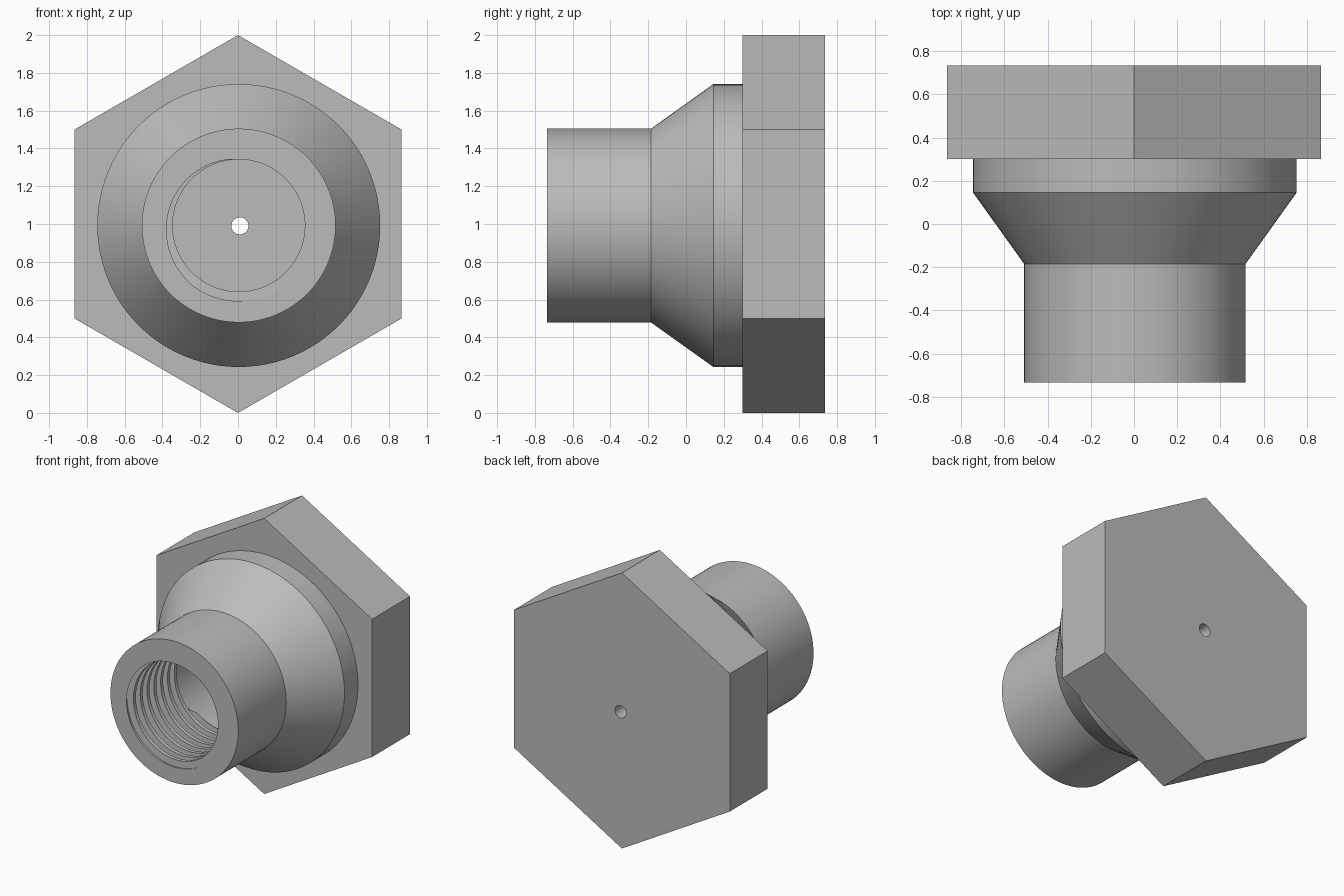
import bpy, bmesh, math

if "Cube" in bpy.data.objects:
    bpy.data.objects.remove(bpy.data.objects["Cube"])

grey = bpy.data.materials.new("machined grey")
grey.diffuse_color = (0.5, 0.5, 0.5, 1)
grey.use_nodes = True
grey.node_tree.nodes["Principled BSDF"].inputs["Base Color"].default_value = grey.diffuse_color

N = 96                                   # sides of the turned parts
CX, CZ = 0.004, 0.992                    # turning axis (runs along y)
Y_FRONT, Y_THREAD_END, Y_HEX, Y_BACK = -0.735, -0.17, 0.30, 0.735
PITCH = 0.078
THREAD = [(0.0, 0.35), (0.36, 0.35), (0.75, 0.40), (0.97, 0.40), (1.0, 0.35)]


def finish(bm, name, smooth_angle):
    bmesh.ops.remove_doubles(bm, verts=bm.verts, dist=1e-5)
    bmesh.ops.recalc_face_normals(bm, faces=bm.faces)
    me = bpy.data.meshes.new(name)
    bm.to_mesh(me)
    bm.free()
    ob = bpy.data.objects.new(name, me)
    bpy.context.collection.objects.link(ob)
    me.materials.append(grey)
    bpy.ops.object.select_all(action='DESELECT')
    ob.select_set(True)
    bpy.context.view_layer.objects.active = ob
    bpy.ops.object.shade_smooth_by_angle(angle=math.radians(smooth_angle))
    return ob


def thread_radius(phase):
    phase %= 1.0
    for (a, ra), (b, rb) in zip(THREAD, THREAD[1:]):
        if phase <= b:
            return ra + (rb - ra) * (phase - a) / (b - a)


def thread_column(angle):
    """(radius, y) points of the helical thread at one angle, front to back."""
    start = (angle + math.radians(40)) / math.tau
    turns = int((Y_THREAD_END - Y_FRONT) / PITCH) + 3
    points = []
    for k in range(-1, turns + 2):
        for phase, r in THREAD[:-1]:
            y = Y_FRONT + (k + phase - start) * PITCH
            if y < Y_FRONT or y > Y_THREAD_END:
                y = min(max(y, Y_FRONT), Y_THREAD_END)
                r = thread_radius(start + (y - Y_FRONT) / PITCH)
            points.append((r, y))
    return points


# Turned body: neck, cone and collar outside, thread and chamber inside
outside = [(0.749, Y_HEX), (0.749, 0.145), (0.513, -0.185), (0.513, Y_FRONT)]
chamber = [(0.41, Y_THREAD_END), (0.41, Y_HEX)]
bm = bmesh.new()
columns = []
for i in range(N + 1):
    a = math.tau * i / N
    columns.append([bm.verts.new((CX + r * math.cos(a), y, CZ + r * math.sin(a)))
                    for r, y in outside + thread_column(a) + chamber])
for c, d in zip(columns, columns[1:]):
    for j in range(len(c) - 1):
        bm.faces.new((c[j], c[j + 1], d[j + 1], d[j]))
bmesh.ops.dissolve_degenerate(bm, dist=1e-5, edges=bm.edges)
finish(bm, "threaded_neck_body", 25)

# Hexagonal head with a small drilled hole
SIDES, HOLE = 48, 0.045
HX, HZ = 0.01, 0.99
bm = bmesh.new()


def hex_edge(a):
    """Point on the hexagon outline at angle a, one corner pointing up."""
    off = (a + math.pi / 6) % (math.pi / 3) - math.pi / 6
    r = math.cos(math.pi / 6) / math.cos(off)
    return r * math.cos(a), 1 + r * math.sin(a)


rings = []
for i in range(SIDES):
    a = math.tau * i / SIDES + math.pi / 6
    ox, oz = hex_edge(a)
    ix, iz = HX + HOLE * math.cos(a), HZ + HOLE * math.sin(a)
    rings.append([bm.verts.new(p) for p in (
        (ox, Y_HEX, oz), (ox, Y_BACK, oz), (ix, Y_BACK, iz), (ix, Y_HEX, iz))])
for i in range(SIDES):
    c, d = rings[i], rings[(i + 1) % SIDES]
    for j in range(4):
        k = (j + 1) % 4
        bm.faces.new((c[j], c[k], d[k], d[j]))
finish(bm, "hex_head", 25)
